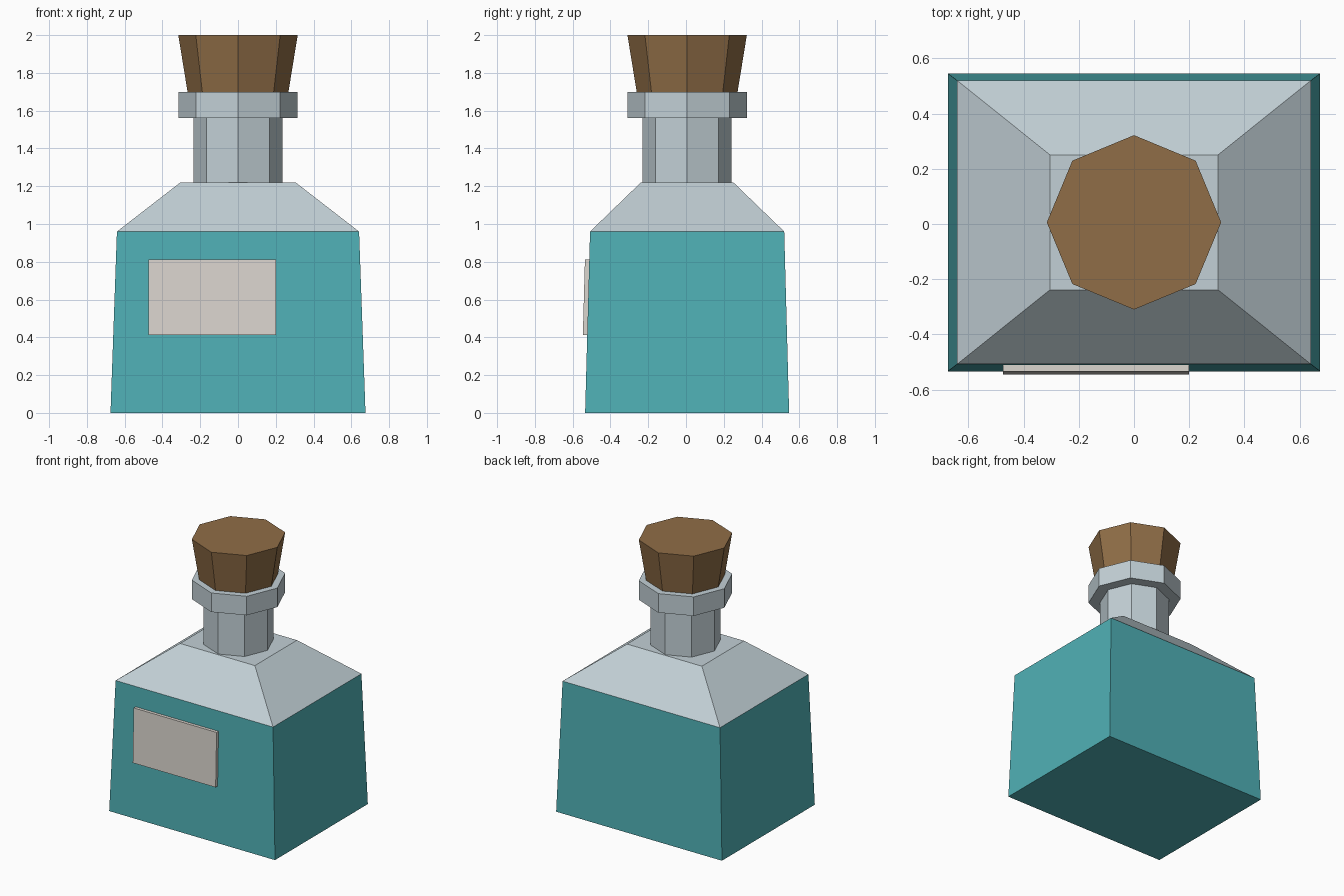
import bpy, bmesh
from math import cos, sin, tau

if "Cube" in bpy.data.objects:
    bpy.data.objects.remove(bpy.data.objects["Cube"])

CY = 0.006  # bottle axis sits slightly behind centre; the label fills the front


def material(name, rgb):
    m = bpy.data.materials.new(name)
    m.diffuse_color = (*rgb, 1)
    m.use_nodes = True
    m.node_tree.nodes["Principled BSDF"].inputs["Base Color"].default_value = m.diffuse_color
    return m


def rect(hx, hy, z):
    return [(sx * hx, CY + sy * hy, z) for sx, sy in ((-1, -1), (1, -1), (1, 1), (-1, 1))]


def octagon(r, z):
    return [(r * cos(tau * i / 8), CY + r * sin(tau * i / 8), z) for i in range(8)]


def loft(name, rings, mat, cap_bottom=True):
    """Flat-faced solid through a stack of equal-sized rings."""
    bm = bmesh.new()
    loops = [[bm.verts.new(p) for p in ring] for ring in rings]
    n = len(loops[0])
    for a, b in zip(loops, loops[1:]):
        for i in range(n):
            j = (i + 1) % n
            bm.faces.new((a[i], a[j], b[j], b[i]))
    if cap_bottom:
        bm.faces.new(loops[0][::-1])
    bm.faces.new(loops[-1])
    bm.normal_update()
    mesh = bpy.data.meshes.new(name)
    bm.to_mesh(mesh)
    bm.free()
    mesh.materials.append(mat)
    obj = bpy.data.objects.new(name, mesh)
    bpy.context.collection.objects.link(obj)
    return obj


teal = material("teal_liquid", (0.08, 0.44, 0.47))
glass = material("pale_glass", (0.54, 0.63, 0.67))
cork = material("cork_brown", (0.28, 0.155, 0.063))
paper = material("label_paper", (0.71, 0.67, 0.62))

# Filled lower body and sloping glass shoulder
loft("bottle_body", [rect(0.675, 0.54, 0), rect(0.641, 0.514, 0.96)], teal)
loft("bottle_shoulder", [rect(0.641, 0.514, 0.96), rect(0.305, 0.245, 1.22)], glass, False)

# Neck, lip and tapered stopper
loft("bottle_neck", [octagon(0.236, 1.20), octagon(0.236, 1.58)], glass)
loft("bottle_lip", [octagon(0.316, 1.56), octagon(0.316, 1.70)], glass)
loft("cork_stopper", [octagon(0.259, 1.65), octagon(0.316, 2.0)], cork)

# Off-centre label, tilted with the front wall and slightly embedded
def label_ring(z, front):
    return [(-0.475, front, z), (0.20, front, z), (0.20, front + 0.026, z), (-0.475, front + 0.026, z)]


loft("front_label", [label_ring(0.413, -0.546), label_ring(0.813, -0.535)], paper)
